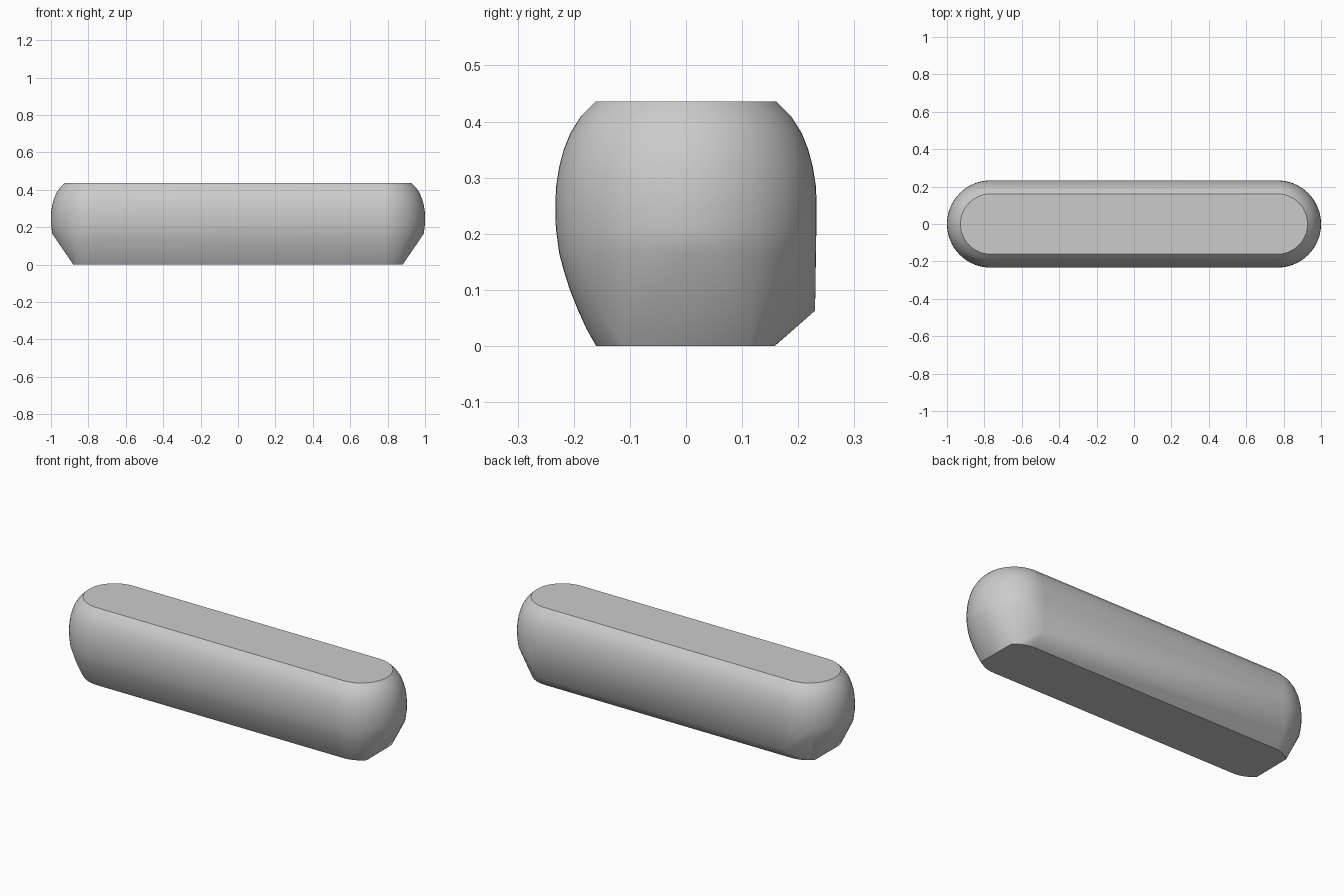
import bpy
import bmesh
import math

cube = bpy.data.objects.get("Cube")
if cube:
    bpy.data.objects.remove(cube, do_unlink=True)

HALF = 0.767      # half length between the two end-cap centres
STEPS = 16        # segments in each quarter turn of an end cap

grey = bpy.data.materials.new("plain grey")
grey.use_nodes = True
colour = (0.6, 0.6, 0.6, 1)
grey.diffuse_color = colour
grey.node_tree.nodes["Principled BSDF"].inputs["Base Color"].default_value = colour

bm = bmesh.new()


def add_arc(z, r, start, end):
    """Arc of points on both end caps; -90 degrees is front, 90 is back."""
    count = max(1, round((end - start) / 90 * STEPS))
    for i in range(count + 1):
        a = math.radians(start + (end - start) * i / count)
        for side in (1, -1):
            bm.verts.new((side * (HALF + r * math.cos(a)), r * math.sin(a), z))


# Rounded upper body: full rings
for z, r in ((0.165, 0.226), (0.21, 0.232), (0.25, 0.233), (0.285, 0.2315), (0.32, 0.226),
             (0.35, 0.218), (0.38, 0.206), (0.41, 0.187), (0.436, 0.161)):
    add_arc(z, r, -90, 90)

# Curved lower front; the ends are chamfered away
for z, r in ((0.03, 0.177), (0.065, 0.193), (0.1, 0.207), (0.135, 0.218)):
    add_arc(z, r, -90, -52)

# Base: rounded corners cut off square at the ends
add_arc(0, 0.16, -90, -45)
add_arc(0, 0.158, 45, 90)

# Lower edge of the flat back wall
for side in (1, -1):
    bm.verts.new((side * HALF, 0.23, 0.063))

# Skin the convex body and merge the flat areas
hull = bmesh.ops.convex_hull(bm, input=bm.verts)
loose = {v for v in hull["geom_interior"] + hull["geom_unused"]
         if isinstance(v, bmesh.types.BMVert)}
bmesh.ops.delete(bm, geom=list(loose), context='VERTS')
bmesh.ops.dissolve_limit(bm, angle_limit=math.radians(0.3),
                         verts=bm.verts, edges=bm.edges)
bmesh.ops.recalc_face_normals(bm, faces=bm.faces)

mesh = bpy.data.meshes.new("rounded_bar")
bm.to_mesh(mesh)
bm.free()
mesh.materials.append(grey)
bar = bpy.data.objects.new("rounded_bar", mesh)
bpy.context.collection.objects.link(bar)

# Smooth curves, sharp rims
bpy.ops.object.select_all(action='DESELECT')
bar.select_set(True)
bpy.context.view_layer.objects.active = bar
bpy.ops.object.shade_smooth_by_angle(angle=math.radians(28))
